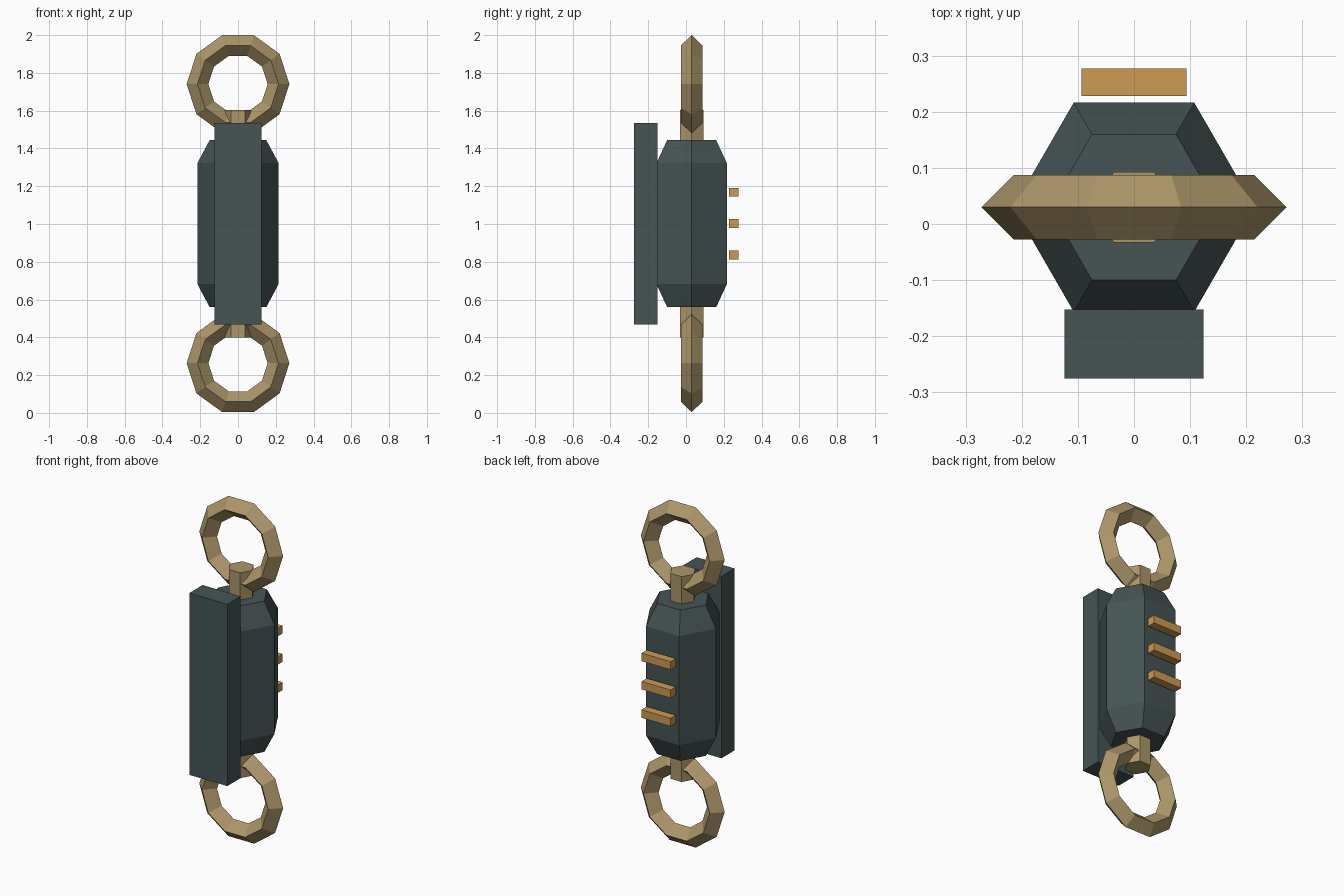
import bpy
import bmesh
from math import cos, sin, pi
from mathutils import Vector

cube = bpy.data.objects.get("Cube")
if cube:
    bpy.data.objects.remove(cube, do_unlink=True)

AXIS_Y = 0.03   # depth of the main axis
MID_Z = 1.002   # height of the mirror plane


def material(name, color):
    mat = bpy.data.materials.new(name)
    mat.use_nodes = True
    mat.diffuse_color = (*color, 1)
    mat.node_tree.nodes["Principled BSDF"].inputs["Base Color"].default_value = (*color, 1)
    return mat


slate = material("dark slate", (0.061, 0.089, 0.089))
brass = material("dull brass", (0.413, 0.305, 0.141))
amber = material("amber", (0.604, 0.328, 0.087))


def add_object(name, bm, mat):
    bmesh.ops.recalc_face_normals(bm, faces=bm.faces)
    mesh = bpy.data.meshes.new(name)
    bm.to_mesh(mesh)
    bm.free()
    mesh.materials.append(mat)
    obj = bpy.data.objects.new(name, mesh)
    bpy.context.collection.objects.link(obj)
    return obj


def hex_loft(name, profile, mat):
    """Six-sided solid on the main axis from (radius, z) rings."""
    bm = bmesh.new()
    rings = [[bm.verts.new((r * cos(i * pi / 3), AXIS_Y + r * sin(i * pi / 3), z))
              for i in range(6)] for r, z in profile]
    for low, high in zip(rings, rings[1:]):
        for i in range(6):
            j = (i + 1) % 6
            bm.faces.new((low[i], low[j], high[j], high[i]))
    bm.faces.new(rings[0][::-1])
    bm.faces.new(rings[-1])
    return add_object(name, bm, mat)


def box(name, center, size, mat):
    bm = bmesh.new()
    bmesh.ops.create_cube(bm, size=1)
    bmesh.ops.scale(bm, vec=Vector(size), verts=bm.verts)
    bmesh.ops.translate(bm, vec=Vector(center), verts=bm.verts)
    return add_object(name, bm, mat)


# Six-sided body with tapered ends
hex_loft("body", [(0.15, 0.56), (0.215, 0.682), (0.215, 1.322), (0.15, 1.444)], slate)

# Front plate
box("front_plate", (0, -0.2135, MID_Z), (0.247, 0.123, 1.066), slate)

# Three bars floating behind the body
for i, label in enumerate(("lower", "middle", "upper")):
    box(label + "_back_bar", (0, 0.253, MID_Z + (i - 1) * 0.166), (0.188, 0.049, 0.047), amber)

# Stem and faceted ring at each end
for label, side in (("top", 1), ("bottom", -1)):
    ends = sorted((MID_Z + side * 0.40, MID_Z + side * 0.602))
    hex_loft(label + "_stem", [(0.0725, z) for z in ends], brass)
    bpy.ops.mesh.primitive_torus_add(
        major_segments=10, minor_segments=4, major_radius=0.2145, minor_radius=0.0575,
        location=(0, AXIS_Y, MID_Z + side * 0.739), rotation=(pi / 2, 0, 0))
    ring = bpy.context.object
    ring.name = label + "_ring"
    ring.data.materials.append(brass)
